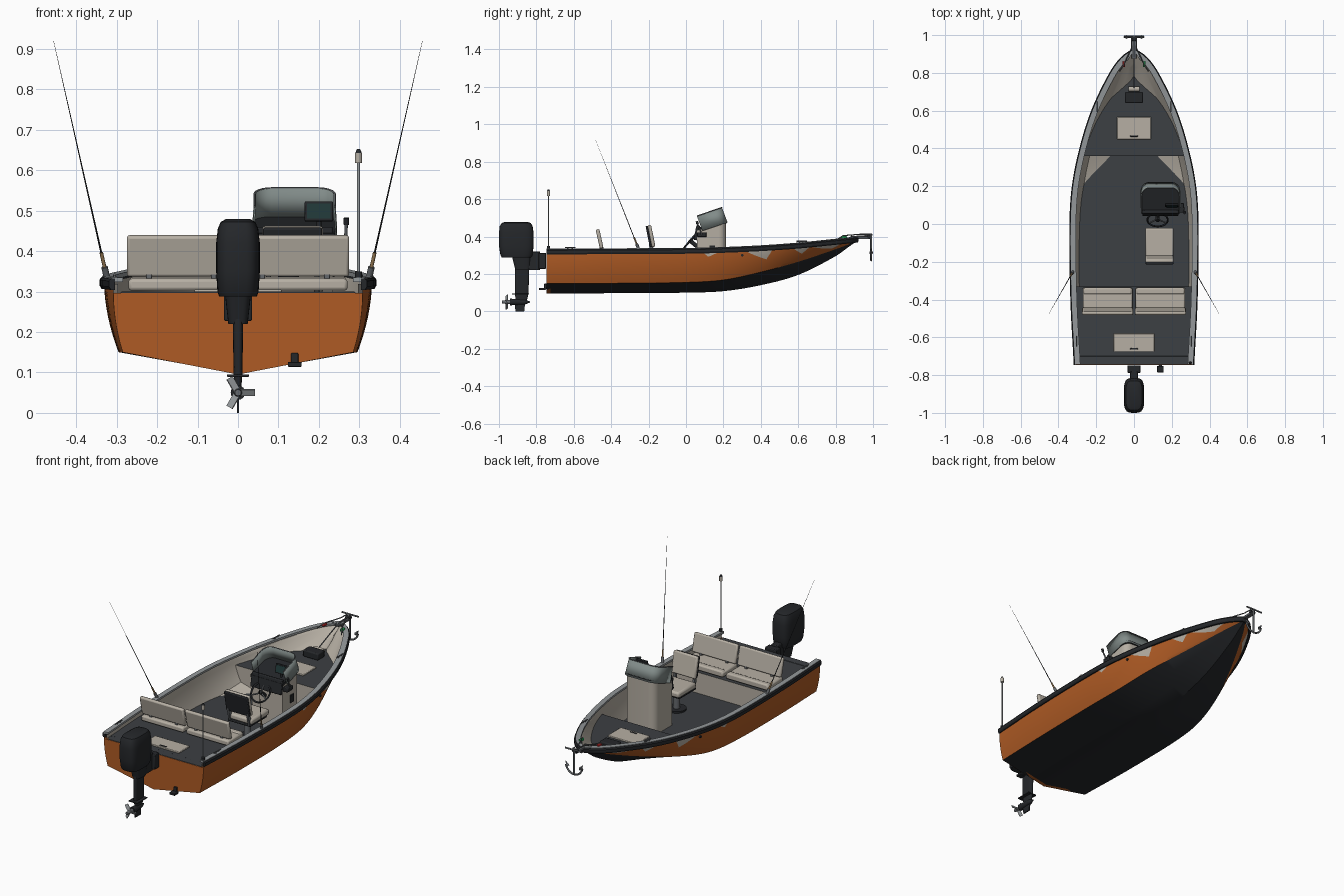
import bpy, bmesh, math
from mathutils import Vector, Matrix

if "Cube" in bpy.data.objects:
    bpy.data.objects.remove(bpy.data.objects["Cube"])

def mat(name, r, g, b):
    m = bpy.data.materials.new(name)
    m.diffuse_color = (r, g, b, 1)
    m.use_nodes = True
    m.node_tree.nodes["Principled BSDF"].inputs["Base Color"].default_value = m.diffuse_color
    return m

ORANGE = mat("orange", .43, .105, .018); BEIGE = mat("beige", .47, .43, .37)
BLACK = mat("black", .018, .02, .023); DECK = mat("deck_grey", .045, .05, .056)
GREY = mat("grey", .3, .32, .33); GLASS = mat("tinted_glass", .22, .26, .25)
STEEL = mat("steel", .13, .14, .15); GREEN = mat("green", .02, .4, .1); RED = mat("red", .5, .02, .02)
CORK = mat("cork", .35, .22, .1); SCREEN = mat("screen", .015, .04, .04)

def finish(o, m, angle=32):
    if m: o.data.materials.append(m)
    bpy.ops.object.select_all(action='DESELECT')
    o.select_set(True)
    bpy.context.view_layer.objects.active = o
    bpy.ops.object.shade_smooth_by_angle(angle=math.radians(angle))
    return o

def loft(name, rings, m, closed=True, caps=True):
    n = len(rings[0])
    verts = [tuple(p) for r in rings for p in r]
    faces = []
    for i in range(len(rings) - 1):
        for j in range(n if closed else n - 1):
            k = (j + 1) % n
            faces.append((i*n + j, i*n + k, (i+1)*n + k, (i+1)*n + j))
    if caps and closed:
        faces += [tuple(range(n)), tuple(range((len(rings)-1)*n, len(rings)*n))]
    me = bpy.data.meshes.new(name)
    me.from_pydata(verts, [], faces)
    bm = bmesh.new(); bm.from_mesh(me)
    bmesh.ops.recalc_face_normals(bm, faces=bm.faces)
    bm.to_mesh(me); bm.free()
    o = bpy.data.objects.new(name, me)
    bpy.context.collection.objects.link(o)
    return finish(o, m)

def box(name, c, s, m, bevel=.004, rx=0):
    bpy.ops.mesh.primitive_cube_add(size=1, location=c, rotation=(rx, 0, 0))
    o = bpy.context.object; o.name = name; o.scale = s
    bpy.ops.object.transform_apply(location=False, rotation=False)
    if bevel:
        b = o.modifiers.new("bevel", 'BEVEL'); b.width = bevel; b.segments = 2
    return finish(o, m)

def rod(name, a, b, r0, m, r1=None, n=12):
    a, b = Vector(a), Vector(b)
    q = (b - a).to_track_quat('Z', 'Y')
    ring = lambda c, r: [c + q @ Vector((r*math.cos(t*math.tau/n), r*math.sin(t*math.tau/n), 0)) for t in range(n)]
    return loft(name, [ring(a, r0), ring(b, r0 if r1 is None else r1)], m)

def tube(name, pts, r, m):
    c = bpy.data.curves.new(name, 'CURVE'); c.dimensions = '3D'
    c.bevel_depth = r; c.bevel_resolution = 2; c.use_fill_caps = True
    s = c.splines.new('POLY'); s.points.add(len(pts) - 1)
    for p, q in zip(s.points, pts): p.co = (*q, 1)
    o = bpy.data.objects.new(name, c); bpy.context.collection.objects.link(o)
    bpy.ops.object.select_all(action='DESELECT'); o.select_set(True)
    bpy.context.view_layer.objects.active = o
    bpy.ops.object.convert(target='MESH')
    return finish(bpy.context.object, m, 50)

# Hull stations: y, keel z, chine x, chine z, sheer x, sheer z
ST = [(-.745, .095, .285, .15, .308, .318), (-.4, .097, .294, .15, .326, .32), (0, .1, .294, .155, .331, .322),
      (.2, .108, .278, .168, .318, .327), (.4, .14, .235, .21, .278, .336), (.6, .195, .16, .265, .215, .35),
      (.8, .295, .07, .332, .118, .37), (.88, .352, .028, .362, .058, .378), (.912, .374, .005, .377, .012, .382)]

def section(y):
    i = max(k for k in range(len(ST) - 1) if y >= ST[k][0] - 1e-9)
    a, b = ST[i], ST[i+1]
    p, q = ST[max(i-1, 0)], ST[min(i+2, len(ST)-1)]
    h = b[0] - a[0]; t = (y - a[0]) / h
    out = []
    for k in range(1, 6):
        m0 = (b[k]-p[k]) / (b[0]-p[0]) * h
        m1 = (q[k]-a[k]) / (q[0]-a[0]) * h
        out.append((2*t**3-3*t*t+1)*a[k] + (t**3-2*t*t+t)*m0 + (3*t*t-2*t**3)*b[k] + (t**3-t*t)*m1)
    return out

ROWS, BOT = 8, 3
def side(y, v):
    kz, cx, cz, sx, sz = section(y)
    return cx + (sx-cx)*v + .03*v*(1-v)*min(1, sx/.3), cz + (sz-cz)*v
def half(y, dx=0, dz=0):
    kz, cx, cz, sx, sz = section(y)
    pts = [(cx*j/BOT, kz + (cz-kz)*j/BOT) for j in range(BOT)] + [side(y, j/ROWS) for j in range(ROWS+1)]
    return [(max(x-dx, 0), min(z+dz, sz)) for x, z in pts]
def ring(y, dx=0, dz=0):
    h = half(y, dx, dz)
    return [(-x, y, z) for x, z in h[:0:-1]] + [(x, y, z) for x, z in h]
def width(y, z):
    h = half(y)
    if z <= h[0][1]: return .001
    for (x0, z0), (x1, z1) in zip(h, h[1:]):
        if z <= z1: return max(.001, x0 + (x1-x0)*(z-z0)/(z1-z0) - .006)
    return h[-1][0]

span = lambda a, b, n: [a + (b-a)*i/n for i in range(n+1)]
YS = span(-.745, .912, 80)

# Hull with black bottom, liner and transom
hull = loft("hull", [ring(y) for y in YS], ORANGE, closed=False)
hull.data.materials.append(BLACK)
for f in hull.data.polygons:
    if ROWS <= min(f.vertices) % (2*(ROWS+BOT) + 1) < ROWS + 2*BOT:
        f.material_index = 1
loft("hull_liner", [ring(y, .012, .01) for y in span(-.74, .9, 70)], BEIGE, closed=False)
T = [(x, z) for x, _, z in ring(-.745)]
loft("transom", [[(x, y, min(z, .297)) for x, z in T] for y in (-.746, -.725)], ORANGE)

# Pale angular paint patches hanging below the gunwale: start, lowest point, end, depth
for a, p, b, depth in ((.08, .12, .2, .2), (.3, .43, .47, .5), (.56, .62, .68, .55), (.64, .78, .9, .75)):
    for s in (-1, 1):
        rows = []
        for y in span(a, p, 10) + span(p, b, 10)[1:]:
            d = depth * min((y-a)/(p-a), (b-y)/(b-p))
            rows.append([(s*(x+.0015), y, z) for x, z in (side(y, 1 - d*k/6) for k in range(7))])
        loft("paint_patch", rows, BEIGE, closed=False)

# Gunwale swept round the bow
edge = [Vector((-section(y)[3], y, section(y)[4])) for y in YS]
edge += [Vector((-p.x, p.y, p.z)) for p in reversed(edge)]
def sweep(name, prof, m):
    rings = []
    for i, p in enumerate(edge):
        t = edge[min(i+1, len(edge)-1)] - edge[max(i-1, 0)]
        n = Vector((-t.y, t.x, 0)).normalized()
        rings.append([p + n*max(o, -abs(p.x)*.7) + Vector((0, 0, u)) for o, u in prof])
    loft(name, rings, m)
sweep("rub_rail", [(-.004, -.014), (.006, -.014), (.011, -.006), (.011, .008), (.006, .014), (-.004, .014)], BLACK)
sweep("gunwale_cap", [(-.024, .006), (.004, .006), (.004, .017), (-.024, .017)], GREY)

# Floors and their step walls, trimmed to the hull
def deck(name, z, y0, y1):
    loft(name, [[(-width(y, z), y, z), (width(y, z), y, z)] for y in span(y0, y1, 30)], DECK, closed=False)
def wall(name, y, z0, z1):
    loft(name, [[(-width(y, z), y, z), (width(y, z), y, z)] for z in span(z0, z1, 8)], BEIGE, closed=False)
deck("cockpit_floor", .18, -.36, .37)
deck("bow_deck", .297, .36, .8); wall("bow_step", .36, .175, .297)
deck("stern_deck", .297, -.74, -.33); wall("bench_front", -.33, .175, .297)
box("transom_cap", (0, -.722, .297), (.58, .044, .005), DECK, .002)
for n, y, sx, sy in (("bow", .507, .18, .118), ("stern", -.628, .215, .095)):
    box(n+"_hatch", (0, y, .3), (sx, sy, .01), BEIGE, .003)
    box(n+"_hatch_latch", (0, y - sy*.35, .305), (.04, .008, .005), BLACK, .001)

# Bench seats
for s in (-1, 1):
    box("bench_cushion", (s*.14, -.405, .317), (.262, .135, .03), BEIGE, .008)
    box("bench_cushion_front", (s*.14, -.355, .32), (.255, .035, .032), BEIGE, .008)
    box("bench_back", (s*.14, -.462, .388), (.27, .02, .104), BEIGE, .007, rx=.22)
    for d in (-.08, .08):
        box("bench_hinge", (s*.14 + d, -.452, .325), (.014, .02, .04), STEEL, .002)

# Helm seat
rod("seat_pedestal", (.135, -.11, .18), (.135, -.11, .29), .018, STEEL)
rod("seat_foot", (.135, -.11, .18), (.135, -.11, .19), .05, BLACK, n=24)
box("seat_base", (.135, -.11, .288), (.14, .15, .012), BLACK)
box("seat_cushion", (.135, -.1, .308), (.15, .16, .032), BEIGE, .01)
box("seat_back", (.135, -.185, .403), (.15, .02, .12), BEIGE, .008, rx=.2)
box("seat_back_shell", (.135, -.199, .401), (.146, .012, .115), BLACK, .004, rx=.2)
for d in (-.06, .06):
    box("seat_bracket", (.135+d, -.182, .325), (.012, .02, .07), STEEL, .002, rx=.2)

# Console with rounded front corners, dash and wrap windscreen
def u_path(x0, x1, y0, y1, r):
    p = [(x0, y0)]
    for cx, a0 in ((x0+r, math.pi), (x1-r, math.pi/2)):
        p += [(cx + r*math.cos(a0-k*math.pi/12), y1-r + r*math.sin(a0-k*math.pi/12)) for k in range(7)]
    return p + [(x1, y0)]
foot = u_path(.045, .235, .06, .215, .04)
slope = lambda y: .438 + (y-.06)*.25
loft("console", [[(x, y, .18) for x, y in foot], [(x, y, slope(y)) for x, y in foot]], BEIGE)
top = u_path(.04, .24, .052, .22, .042)
loft("dash_top", [[(x, y, slope(y)+d) for x, y in top] for d in (-.006, .008)], BLACK)
box("dash_panel", (.14, .058, .42), (.19, .02, .08), BLACK, .005, rx=-.2)
screen = u_path(.035, .245, .088, .222, .045)
low = [(x, y, .43 + (y-.088)*.34) for x, y in screen]
high = [(.14 + (x-.14)*.95, y-.03, z+.08) for x, y, z in low]
w = loft("windscreen", [low, high], GLASS, closed=False)
w.modifiers.new("thickness", 'SOLIDIFY').thickness = .004
tube("windscreen_trim", high, .0025, STEEL)
box("chart_screen", (.2, .1, .498), (.07, .012, .05), BLACK, .003, rx=-.2)
box("chart_display", (.2, .094, .499), (.058, .004, .038), SCREEN, 0, rx=-.2)
rod("screen_mount", (.2, .1, .45), (.2, .1, .48), .006, BLACK)
R = Matrix.Translation((.125, .022, .378)) @ Matrix.Rotation(math.radians(50), 4, 'X')
tube("wheel_rim", [R @ Vector((.054*math.cos(k*math.tau/32), .054*math.sin(k*math.tau/32), 0)) for k in range(33)], .005, BLACK)
for k in range(3):
    a = k*math.tau/3 + math.pi/2
    rod("wheel_spoke", R @ Vector((0, 0, -.006)), R @ Vector((.054*math.cos(a), .054*math.sin(a), 0)), .004, STEEL)
rod("wheel_column", R @ Vector((0, 0, .006)), R @ Vector((0, 0, -.05)), .011, BLACK)
box("throttle_box", (.25, .085, .41), (.03, .05, .025), BLACK)
rod("throttle_lever", (.265, .085, .41), (.268, .06, .47), .004, STEEL)
rod("throttle_knob", (.268, .062, .466), (.268, .058, .482), .007, BLACK)
box("console_vent", (.236, .14, .33), (.006, .03, .045), BLACK, .002)

# Outboard motor
def oval(z, hx, y0, y1, n=32):
    f = lambda c: math.copysign(abs(c)**.55, c)
    return [(hx*f(math.cos(k*math.tau/n)), (y0+y1)/2 + (y1-y0)/2*f(math.sin(k*math.tau/n)), z) for k in range(n)]
loft("engine_cowling", [oval(.288, .047, -.985, -.828), oval(.3, .051, -.992, -.82), oval(.35, .054, -1, -.815), oval(.42, .054, -1, -.815),
     oval(.455, .05, -.996, -.82), oval(.472, .043, -.985, -.83), oval(.479, .03, -.965, -.85)], BLACK)
loft("engine_midsection", [oval(.22, .024, -.912, -.835), oval(.292, .032, -.93, -.83)], BLACK)
loft("engine_leg", [oval(.06, .008, -.91, -.85), oval(.095, .011, -.915, -.842), oval(.24, .013, -.915, -.838)], BLACK)
box("cavitation_plate", (0, -.885, .092), (.055, .09, .006), BLACK, .002)
box("clamp_bracket", (0, -.768, .27), (.07, .04, .085), BLACK)
box("swivel_bracket", (0, -.815, .27), (.04, .07, .1), BLACK)
rod("gearcase", (0, -.94, .05), (0, -.86, .05), .018, BLACK, .013, 16)
rod("gearcase_nose", (0, -.86, .05), (0, -.835, .05), .013, BLACK, .003, 16)
loft("skeg", [[(x, -.915, .045), (x, -.86, .045), (x, -.865, 0), (x, -.912, 0)] for x in (-.003, .003)], BLACK)
rod("propeller_hub", (0, -.985, .05), (0, -.935, .05), .008, STEEL, .012)
for k in range(3):
    M = Matrix.Translation((0, -.958, .05)) @ Matrix.Rotation(k*math.tau/3, 4, 'Y') @ Matrix.Rotation(.5, 4, 'X')
    blade = [(.006, -.009), (.042, -.009), (.042, .009), (.006, .009)]
    loft("propeller_blade", [[M @ Vector((x, d, z)) for x, z in blade] for d in (-.002, .002)], GREY)
box("transducer", (.14, -.768, .12), (.034, .035, .012), BLACK, .002)
box("transducer_arm", (.14, -.752, .133), (.018, .012, .03), BLACK, .002)

# Stern light mast
rod("mast_base", (.298, -.735, .325), (.298, -.735, .35), .009, BLACK)
rod("light_mast", (.298, -.735, .34), (.298, -.735, .62), .0035, GREY)
rod("mast_lamp", (.298, -.735, .618), (.298, -.735, .643), .009, BEIGE)
rod("mast_lamp_cap", (.298, -.735, .643), (.298, -.735, .652), .008, BLACK, .004)

# Fishing rods, rod holders, cleats, side lights and bow rails
for s in (-1, 1):
    a, b = Vector((s*.322, -.25, .325)), Vector((s*.456, -.485, .92))
    rod("rod_holder", a, a.lerp(b, .06), .008, STEEL)
    rod("rod_grip", a.lerp(b, .04), a.lerp(b, .12), .0045, CORK)
    rod("fishing_rod", a.lerp(b, .1), b, .0024, BLACK, .0004, 8)
    for y in (-.62, .62):
        sx, sz = section(y)[3:]
        x = s*(sx - .01)
        for d in (-.012, .012):
            rod("cleat_post", (x, y+d, sz+.01), (x, y+d, sz+.022), .0035, STEEL)
        rod("cleat_bar", (x, y-.028, sz+.023), (x, y+.028, sz+.023), .003, STEEL)
    box("side_light", (s*.055, .845, .396), (.014, .03, .014), GREEN if s > 0 else RED, .003)
    tube("bow_rail", [(s*.075, .81, .385), (s*.055, .84, .405), (s*.014, .93, .412), (s*.012, .985, .412)], .003, STEEL)
    rod("bow_rail_post", (s*.03, .885, .385), (s*.03, .885, .408), .003, STEEL)
    rod("drain_fitting", (s*(width(.3, .3)+.002), .3, .3), (s*(width(.3, .3)+.012), .3, .3), .007, BLACK)

# Windlass, bow roller and hanging anchor
box("windlass", (0, .67, .316), (.095, .06, .038), BLACK, .006)
rod("windlass_drum", (-.03, .715, .318), (.03, .715, .318), .014, BEIGE)
tube("anchor_chain", [(0, .72, .332), (0, .8, .365), (0, .89, .4), (0, .975, .405)], .003, STEEL)
box("bow_roller", (0, .93, .393), (.024, .11, .012), STEEL, .002)
rod("roller_wheel", (-.014, .978, .4), (.014, .978, .4), .01, BLACK)
rod("anchor_stock", (-.052, .994, .41), (.052, .994, .41), .0045, STEEL)
rod("anchor_shank", (0, .99, .415), (0, .99, .272), .0055, STEEL)
tube("anchor_arms", [(.052*math.sin(a), .99, .327 - .055*math.cos(a)) for a in span(-1.35, 1.35, 16)], .005, STEEL)
for s in (-1, 1):
    rod("anchor_fluke", (s*.038, .99, .31), (s*.054, .99, .336), .011, STEEL, .001, 4)
